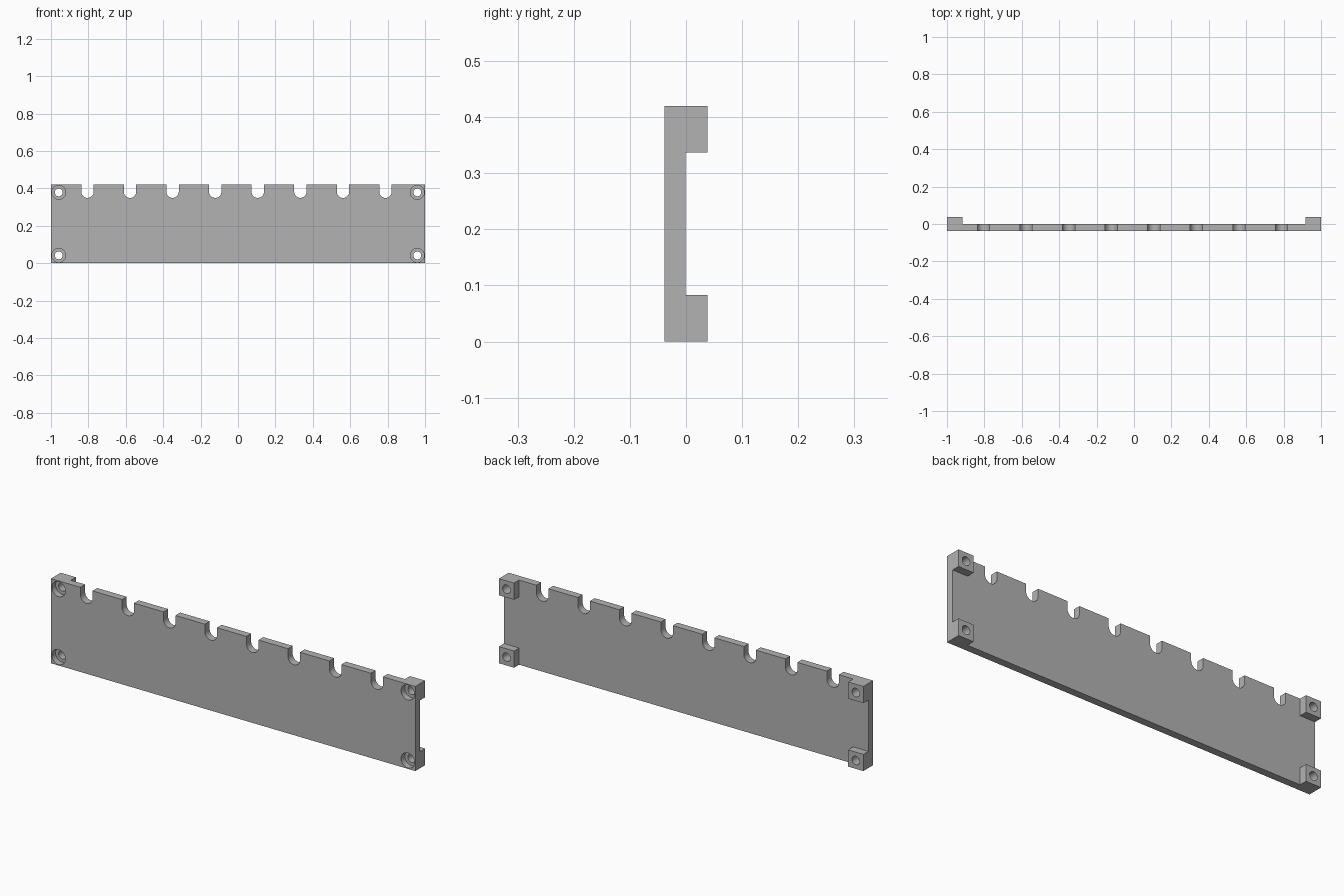
import bpy
from math import pi

cube = bpy.data.objects.get("Cube")
if cube:
    bpy.data.objects.remove(cube, do_unlink=True)

HEIGHT, FRONT, PLATE_BACK, BACK = 0.42, -0.038, -0.001, 0.038
BLOCK = 0.083
SLOT_RADIUS, SLOT_Z = 0.033, 0.382
HOLE_RADIUS, BORE_RADIUS, BORE_DEPTH = 0.021, 0.037, 0.03

grey = bpy.data.materials.new("light grey")
grey.use_nodes = True
colour = (0.45, 0.45, 0.45, 1)
grey.diffuse_color = colour
grey.node_tree.nodes["Principled BSDF"].inputs["Base Color"].default_value = colour


def box(name, low, high):
    """Box between two opposite corners."""
    bpy.ops.mesh.primitive_cube_add(size=1, location=[(a + b) / 2 for a, b in zip(low, high)])
    ob = bpy.context.object
    ob.name = name
    ob.scale = [b - a for a, b in zip(low, high)]
    bpy.ops.object.transform_apply(location=True, rotation=True, scale=True)
    return ob


def rod(name, x, z, radius, y0, y1):
    """Cylinder running from front to back."""
    bpy.ops.mesh.primitive_cylinder_add(vertices=40, radius=radius, depth=y1 - y0,
                                        location=(x, (y0 + y1) / 2, z), rotation=(pi / 2, 0, 0))
    ob = bpy.context.object
    ob.name = name
    bpy.ops.object.transform_apply(location=True, rotation=True, scale=True)
    return ob


def combine(target, tool, operation):
    """Apply a boolean and remove the helper."""
    mod = target.modifiers.new("boolean", "BOOLEAN")
    mod.operation, mod.solver, mod.object = operation, "EXACT", tool
    bpy.context.view_layer.objects.active = target
    bpy.ops.object.modifier_apply(modifier=mod.name)
    bpy.data.objects.remove(tool, do_unlink=True)


# Back plate
plate = box("slotted_plate", (-1, FRONT, 0), (1, PLATE_BACK, HEIGHT))

# Round-bottomed slots along the top edge
for i in range(8):
    x = -0.805 + 0.2277 * i
    slot = rod("slot_cutter", x, SLOT_Z, SLOT_RADIUS, -0.1, 0.1)
    top = box("slot_top_cutter", (x - SLOT_RADIUS, -0.1, SLOT_Z), (x + SLOT_RADIUS, 0.1, 0.5))
    combine(slot, top, "UNION")
    combine(plate, slot, "DIFFERENCE")

# Corner spacer blocks with counterbored screw holes
for side in (-1, 1):
    for z0 in (0, HEIGHT - BLOCK):
        x, z = side * (1 - BLOCK / 2), z0 + BLOCK / 2
        block = box("spacer_block", (x - BLOCK / 2, FRONT, z0), (x + BLOCK / 2, BACK, z0 + BLOCK))
        combine(plate, block, "UNION")
        combine(plate, rod("hole_cutter", x, z, HOLE_RADIUS, -0.1, 0.1), "DIFFERENCE")
        combine(plate, rod("bore_cutter", x, z, BORE_RADIUS, -0.1, FRONT + BORE_DEPTH), "DIFFERENCE")

plate.data.materials.clear()
plate.data.materials.append(grey)
bpy.ops.object.select_all(action="DESELECT")
plate.select_set(True)
bpy.context.view_layer.objects.active = plate
bpy.ops.object.shade_smooth_by_angle()
